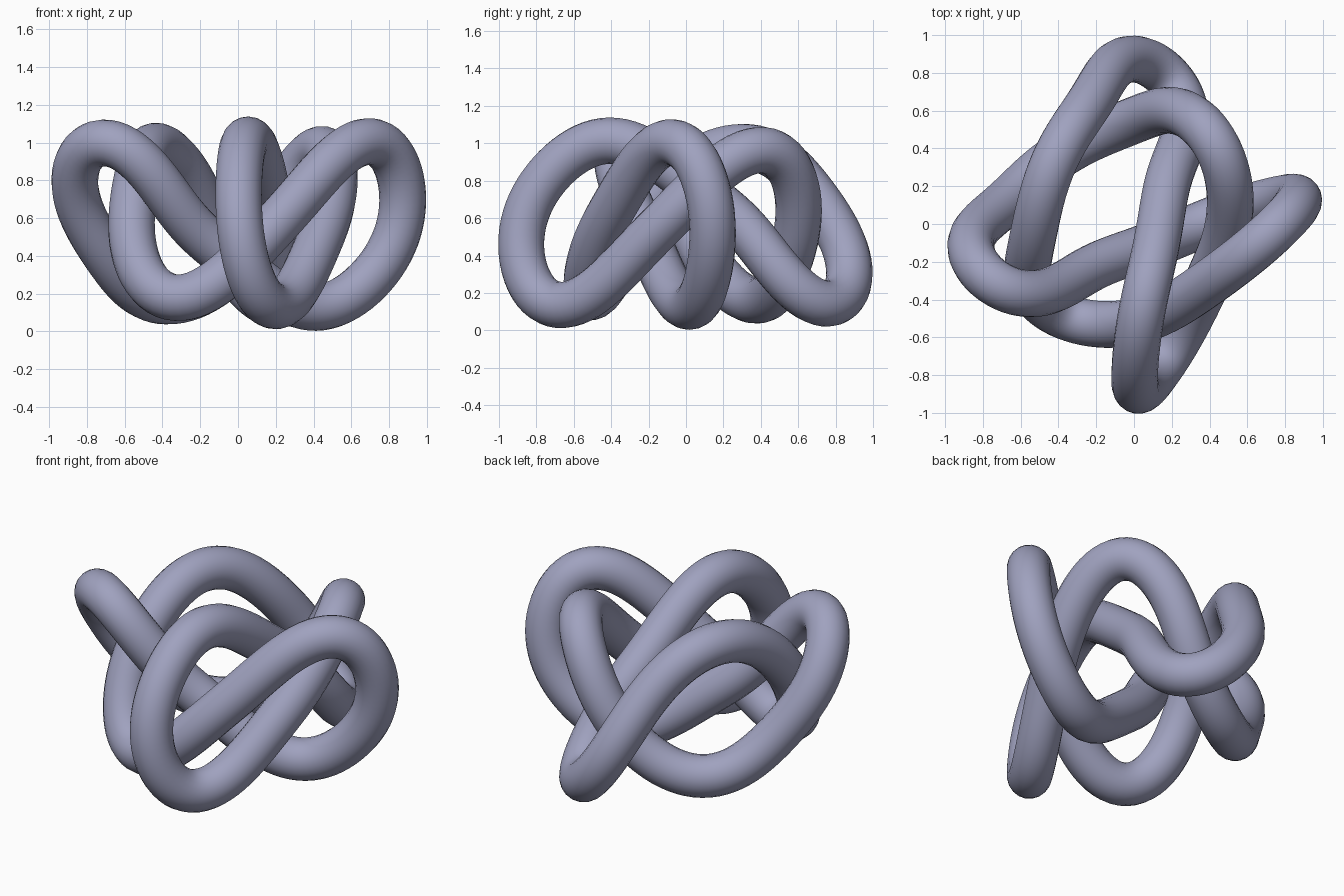
import bpy
from math import cos, sin, radians, pi
from mathutils import Vector

cube = bpy.data.objects.get("Cube")
if cube:
    bpy.data.objects.remove(cube, do_unlink=True)

TUBE_RADIUS = 0.124
AXIS = radians(-40)      # horizontal axis of the knot's half-turn symmetry
MID_HEIGHT = 0.57
HARMONICS = 16           # finest wave kept when the path is smoothed
STEPS = 360

# Half of the knot: along the axis, across it, above the middle
HALF_PATH = [
    (.31, -.285, .45), (.165, -.02, .32), (-.01, .30, .05),
    (-.165, .615, -.32), (-.31, .70, -.445), (-.45, .715, -.39),
    (-.57, .67, -.27), (-.605, .57, -.10), (-.59, .27, .27),
    (-.51, -.08, .41), (-.31, -.49, .11), (-.10, -.63, -.31),
    (.07, -.60, -.40), (.335, -.385, -.20), (.50, 0, .20),
    (.58, .40, .44), (.605, .56, .36), (.59, .645, .18),
    (.54, .63, -.10), (.435, .505, -.33),
]


def place(along, across, up):
    x = along * cos(AXIS) - across * sin(AXIS)
    y = along * sin(AXIS) + across * cos(AXIS)
    return Vector((x, y, MID_HEIGHT + up))


def curve_to_mesh(curve):
    """Evaluate a curve as a mesh through a temporary object."""
    holder = bpy.data.objects.new("holder", curve)
    bpy.context.collection.objects.link(holder)
    bpy.context.view_layer.update()
    graph = bpy.context.evaluated_depsgraph_get()
    mesh = bpy.data.meshes.new_from_object(holder.evaluated_get(graph))
    bpy.data.objects.remove(holder, do_unlink=True)
    return mesh


def new_curve(name):
    curve = bpy.data.curves.new(name, 'CURVE')
    curve.dimensions = '3D'
    return curve


def smooth_loop(points):
    """Rebuild a closed loop from its lowest waves by length."""
    gaps = [(points[i] - points[i - 1]).length for i in range(len(points))]
    total = sum(gaps)
    angles, run = [], 0.0
    for gap in gaps:
        run += gap
        angles.append(2 * pi * run / total)
    weights = [(gaps[i] + gaps[(i + 1) % len(gaps)]) / (2 * total)
               for i in range(len(gaps))]
    result = [Vector((0, 0, 0)) for _ in range(STEPS)]
    for k in range(HARMONICS + 1):
        share = 2 if k else 1
        even, odd = Vector((0, 0, 0)), Vector((0, 0, 0))
        for p, a, w in zip(points, angles, weights):
            even += p * (share * w * cos(k * a))
            odd += p * (share * w * sin(k * a))
        for i in range(STEPS):
            a = 2 * pi * i / STEPS
            result[i] += even * cos(k * a) + odd * sin(k * a)
    return result


# Slate blue material
slate = bpy.data.materials.new("slate blue")
slate.use_nodes = True
colour = (0.35, 0.36, 0.52, 1.0)
slate.diffuse_color = colour
for node in slate.node_tree.nodes:
    if node.type == 'BSDF_PRINCIPLED':
        node.inputs["Base Color"].default_value = colour

# Guide path: the other half is the first turned half round the axis
full_path = HALF_PATH + [(a, -c, -u) for a, c, u in HALF_PATH]
guide = new_curve("knot_guide")
spline = guide.splines.new('BEZIER')
spline.bezier_points.add(len(full_path) - 1)
for point, spot in zip(spline.bezier_points, full_path):
    point.co = place(*spot)
    point.handle_left_type = point.handle_right_type = 'AUTO'
spline.use_cyclic_u = True
guide_points = [v.co.copy() for v in curve_to_mesh(guide).vertices]

# Smoothed path swept by a round profile
path = new_curve("knot_path")
path.bevel_depth = TUBE_RADIUS
path.bevel_resolution = 8
spline = path.splines.new('POLY')
spline.points.add(STEPS - 1)
for point, spot in zip(spline.points, smooth_loop(guide_points)):
    point.co = (*spot, 1.0)
spline.use_cyclic_u = True

# Smooth mesh tube
mesh = curve_to_mesh(path)
mesh.name = "knotted_tube"
mesh.materials.clear()
mesh.materials.append(slate)
for face in mesh.polygons:
    face.material_index = 0
    face.use_smooth = True
tube = bpy.data.objects.new("knotted_tube", mesh)
bpy.context.collection.objects.link(tube)
